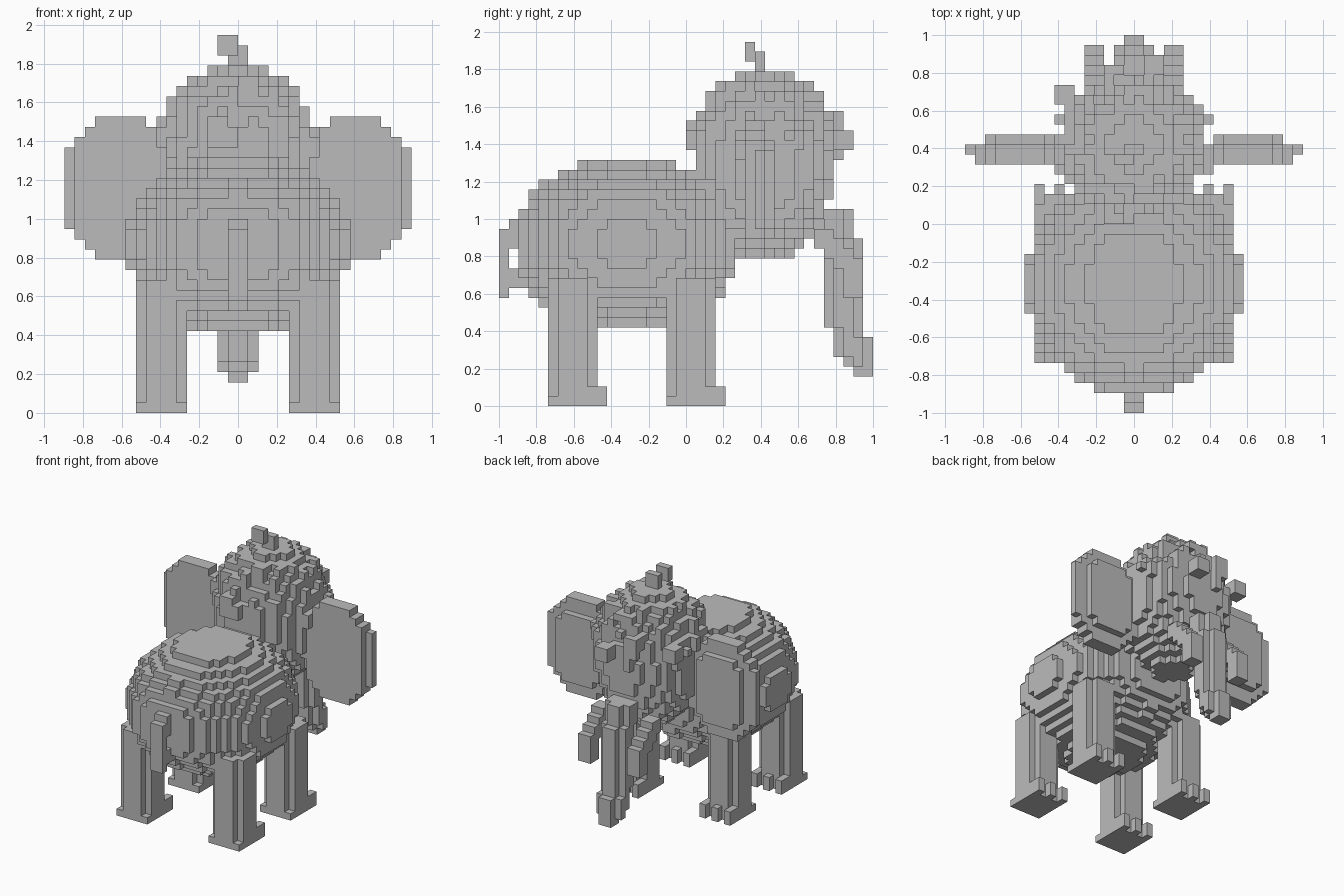
import bpy
import bmesh
import random
from mathutils import Vector

random.seed(4)
UNIT = 2 / 38  # edge of one block

if "Cube" in bpy.data.objects:
    bpy.data.objects.remove(bpy.data.objects["Cube"], do_unlink=True)

gray = bpy.data.materials.new("stone_gray")
gray.use_nodes = True
gray.diffuse_color = (0.5, 0.5, 0.5, 1)
gray.node_tree.nodes["Principled BSDF"].inputs["Base Color"].default_value = (0.5, 0.5, 0.5, 1)

STEPS = [(1, 0, 0), (-1, 0, 0), (0, 1, 0), (0, -1, 0), (0, 0, 1), (0, 0, -1)]


def add(cell, step):
    return tuple(a + b for a, b in zip(cell, step))


def box(x0, x1, y0, y1, z0, z1):
    return {(x, y, z) for x in range(x0, x1) for y in range(y0, y1) for z in range(z0, z1)}


def pillar(x0, x1, y0, y1, z0, z1):
    """Box of blocks without its four upright corner columns."""
    return box(x0 + 1, x1 - 1, y0, y1, z0, z1) | box(x0, x1, y0 + 1, y1 - 1, z0, z1)


def ellipsoid(center, radii):
    low = [int(c - r) - 1 for c, r in zip(center, radii)]
    high = [int(c + r) + 2 for c, r in zip(center, radii)]
    cells = box(low[0], high[0], low[1], high[1], low[2], high[2])
    return {p for p in cells
            if sum(((a + 0.5 - c) / r) ** 2 for a, c, r in zip(p, center, radii)) <= 1}


def mirror(cells):
    return {(-1 - x, y, z) for x, y, z in cells}


def build(name, cells):
    """Skin the blocks, keeping only the exposed faces."""
    bm = bmesh.new()
    corners = {}

    def corner(point):
        key = tuple(round(2 * a) for a in point)
        if key not in corners:
            corners[key] = bm.verts.new(point * UNIT)
        return corners[key]

    for cell in sorted(cells):
        mid = Vector(cell) + Vector((0.5, 0.5, 0.5))
        for step in STEPS:
            if add(cell, step) in cells:
                continue
            n = Vector(step)
            u = Vector((n.y, n.z, n.x))
            v = n.cross(u)
            face_mid = mid + n / 2
            bm.faces.new([corner(face_mid + (a * u + b * v) / 2)
                          for a, b in ((1, 1), (-1, 1), (-1, -1), (1, -1))])
    mesh = bpy.data.meshes.new(name)
    bm.to_mesh(mesh)
    bm.free()
    mesh.materials.append(gray)
    obj = bpy.data.objects.new(name, mesh)
    bpy.context.collection.objects.link(obj)


# Barrel body
build("body", ellipsoid((0, -6, 16.5), (11, 11.5, 9)))

# Head with scattered hair blocks on its upper half
head = ellipsoid((0, 8, 24.5), (7.5, 7, 9.7))
hair = set()
for cell in sorted(head):
    for step in STEPS[:5]:
        tip = add(cell, step)
        if cell[2] > 25 and tip not in head and tip[2] < 33 and random.random() < 0.2:
            hair.add(tip)
            if step[2] == 0 and random.random() < 0.5:
                hair.add(add(tip, (0, 0, -1)))
hair |= box(-3, -1, 0, 2, 26, 29) | box(1, 3, 15, 17, 26, 28) | box(-3, -1, 15, 16, 27, 30)
hair |= box(-8, -6, 12, 14, 27, 29)
build("head", head | hair)

# Curled tuft on the crown
build("tuft", box(0, 1, 7, 8, 34, 36) | box(-1, 0, 7, 8, 34, 36) | box(-2, 0, 6, 7, 35, 37))

# Trunk as stacked slabs leaning forward
trunk = box(-1, 1, 17, 19, 3, 4)
for y0, y1, z0, z1 in ((16, 19, 4, 5), (15, 19, 5, 7), (15, 18, 7, 8),
                       (14, 18, 8, 17), (13, 17, 17, 20)):
    trunk |= pillar(-2, 2, y0, y1, z0, z1)
build("trunk", trunk)

# Tusks stepping down and forward
tusk = set()
for i in range(4):
    tusk |= box(3, 5, 13 + i, 15 + i, 16 - i, 18 - i)
tusk |= box(3, 5, 16, 18, 11, 13)

# Ears: two broad plates and a smaller raised disc in front
ear = set()
for x, y, z in box(6, 17, 6, 9, 15, 29):
    dx, dz = abs(x - 11), abs(z + 0.5 - 22)
    reach, total, height = {6: (4, 8.5, 6.5), 7: (5, 8.5, 6.5), 8: (3, 6.5, 4.5)}[y]
    if dx <= reach and dz <= height and dx + dz <= total:
        ear.add((x, y, z))

for side, flip in (("left", lambda c: c), ("right", mirror)):
    build(side + "_tusk", flip(tusk))
    build(side + "_ear", flip(ear))
    # Legs with square soles and toes
    for place, y in (("front", -2), ("rear", -14)):
        leg = pillar(5, 10, y, y + 5, 0, 13) | box(5, 10, y, y + 5, 0, 1)
        for x in (5, 7, 9):
            leg |= box(x, x + 1, y + 4, y + 6, 0, 2)
        build(side + "_" + place + "_leg", flip(leg))

# Tail looping off the rump
build("tail", box(-1, 1, -19, -18, 11, 18) | box(-1, 1, -18, -16, 16, 19)
      | box(-1, 1, -18, -16, 12, 14))
